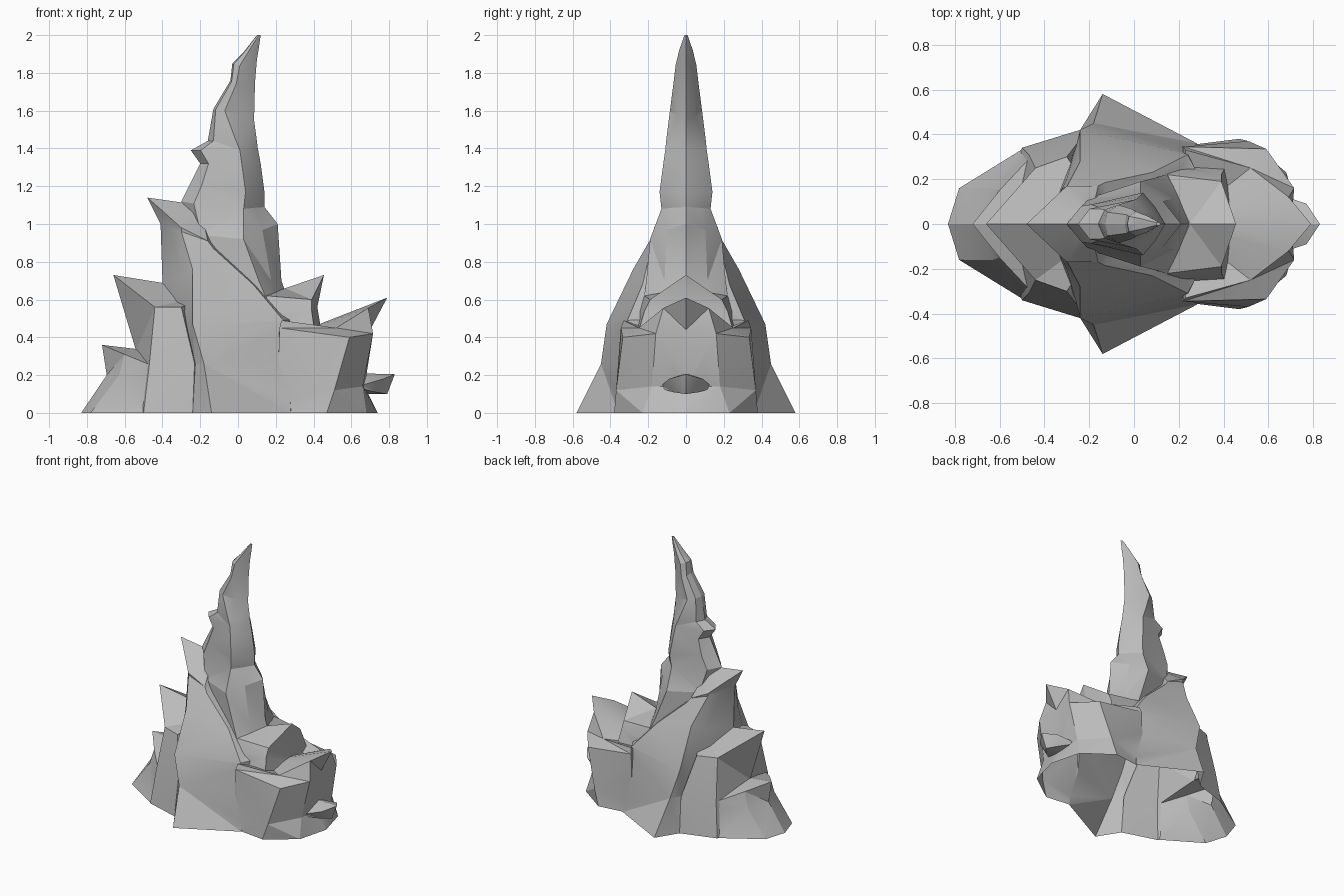
import bpy
import bmesh
import math

default_cube = bpy.data.objects.get("Cube")
if default_cube:
    bpy.data.objects.remove(default_cube, do_unlink=True)

stone = bpy.data.materials.new("grey_stone")
stone.use_nodes = True
stone_colour = (.5, .5, .5, 1)
stone.diffuse_color = stone_colour
for node in stone.node_tree.nodes:
    if node.type == "BSDF_PRINCIPLED":
        node.inputs["Base Color"].default_value = stone_colour
        node.inputs["Roughness"].default_value = .9


def rock_part(name, rows, grounded=True):
    """Loft half rings (back centre to front centre), cap them, mirror across y."""
    if grounded:
        rows = [[(x, y, -.1) for x, y, z in rows[0]]] + rows
    bm = bmesh.new()
    rings = [[bm.verts.new(point) for point in row] for row in rows]
    for lower, upper in zip(rings, rings[1:]):
        for i in range(len(lower) - 1):
            bm.faces.new((lower[i], lower[i + 1], upper[i + 1], upper[i]))
    bm.faces.new(rings[0])
    bm.faces.new(rings[-1])
    bmesh.ops.triangulate(bm, faces=bm.faces[:])
    copy = bmesh.ops.duplicate(bm, geom=bm.verts[:] + bm.edges[:] + bm.faces[:])
    for item in copy["geom"]:
        if isinstance(item, bmesh.types.BMVert):
            item.co.y = -item.co.y
    bmesh.ops.remove_doubles(bm, verts=bm.verts[:], dist=.0001)
    bmesh.ops.recalc_face_normals(bm, faces=bm.faces[:])
    mesh = bpy.data.meshes.new(name)
    bm.to_mesh(mesh)
    bm.free()
    mesh.materials.append(stone)
    obj = bpy.data.objects.new(name, mesh)
    bpy.context.collection.objects.link(obj)
    return obj


def spire_ring(back, side, front, width, z_back, z_side, z_front):
    """Half ring of the spire: blunt towards the back, a sharp ridge in front."""
    def between(a, b, t):
        return a + (b - a) * t
    return [(back, 0, z_back),
            (between(back, side, .2), width * .62, between(z_back, z_side, .3)),
            (side, width, z_side),
            (between(side, front, .55), width * .54, between(z_side, z_front, .6)),
            (front, 0, z_front)]


# Broad central mass with a sloping, hooked crest at the back
body = rock_part("rock_spire", [
    [(-.4, 0, 0), (-.24, .42, 0), (-.14, .58, 0), (.28, .36, 0), (.4, 0, 0)],
    [(-.4, 0, .25), (-.23, .37, .26), (-.18, .45, .26), (.26, .33, .3), (.4, 0, .3)],
    [(-.4, 0, .45), (-.26, .34, .46), (-.24, .42, .47), (.24, .31, .49), (.4, 0, .5)],
    [(-.4, 0, .7), (-.3, .2, .72), (-.24, .28, .76), (.08, .23, .68), (.2, 0, .62)],
    [(-.41, 0, 1), (-.36, .08, .98), (-.3, .165, .96), (-.13, .185, .87), (-.08, 0, .87)],
    [(-.48, 0, 1.14), (-.4, .075, 1.07), (-.3, .17, .98), (-.16, .17, .91), (-.2, 0, 1.1)],
])

# Tall curved spire
spire = rock_part("spire", [spire_ring(*values) for values in (
    (-.2, .17, .28, .23, .55, .56, .55),
    (-.2, .11, .23, .21, .7, .7, .7),
    (-.25, .03, .21, .19, .95, .92, 1),
    (-.3, .03, .14, .13, 1.12, 1.08, 1.09),
    (-.25, .04, .14, .14, 1.22, 1.17, 1.17),
    (-.2, .02, .12, .12, 1.32, 1.32, 1.32),
    (-.25, .01, .105, .11, 1.39, 1.39, 1.4),
    (-.16, -.01, .1, .105, 1.44, 1.44, 1.44),
    (-.13, -.07, .085, .085, 1.61, 1.6, 1.55),
    (-.04, -.01, .09, .067, 1.76, 1.74, 1.75),
    (-.03, .01, .1, .055, 1.85, 1.84, 1.87),
    (.03, .06, .11, .036, 1.91, 1.92, 1.93),
    (.1, .11, .12, .008, 2, 2, 2),
)], grounded=False)

# Stepped peaks at the back, each with a roof sloping to the sides
back_step = rock_part("back_step", [
    [(-.62, 0, 0), (-.5, .34, 0), (-.24, .42, 0), (-.1, 0, 0)],
    [(-.54, 0, .33), (-.47, .31, .25), (-.23, .39, .26), (-.1, 0, .25)],
    [(-.66, 0, .73), (-.44, .25, .56), (-.3, .3, .56), (-.1, 0, .64)],
])
back_foot = rock_part("back_foot", [
    [(-.83, 0, 0), (-.78, .16, 0), (-.48, .345, 0), (-.3, 0, 0)],
    [(-.695, 0, .2), (-.63, .16, .2), (-.46, .315, .2), (-.3, 0, .2)],
    [(-.72, 0, .36), (-.6, .15, .31), (-.455, .305, .25), (-.3, 0, .31)],
])

# Hump between the spire and the front ledge
front_hump = rock_part("front_hump", [
    [(.1, 0, .4), (.15, .28, .4), (.41, .26, .4), (.44, 0, .44)],
    [(.1, 0, .55), (.15, .25, .54), (.39, .22, .54), (.42, 0, .56)],
    [(.25, 0, .66), (.15, .22, .62), (.39, .19, .6), (.455, 0, .73)],
], grounded=False)

# Overhanging front ledge with a low foot and a small beak
front_ledge = rock_part("front_ledge", [
    [(.2, 0, 0), (.27, .355, 0), (.47, .38, 0), (.68, .23, 0), (.74, 0, 0)],
    [(.2, 0, .14), (.21, .345, .15), (.51, .37, .12), (.66, .18, .14), (.67, 0, .14)],
    [(.2, 0, .3), (.22, .345, .45), (.59, .335, .4), (.715, .16, .42), (.7, 0, .44)],
    [(.2, 0, .38), (.23, .33, .49), (.52, .25, .45), (.69, .12, .555), (.79, 0, .61)],
])
front_beak = rock_part("front_beak", [
    [(.6, 0, .1), (.65, .13, .13), (.73, .07, .11), (.79, 0, .1)],
    [(.6, 0, .21), (.65, .13, .145), (.77, .09, .18), (.83, 0, .205)],
], grounded=False)

# Fuse all parts into one continuous rock surface
bpy.context.view_layer.objects.active = body
for part in (spire, back_step, back_foot, front_hump, front_ledge, front_beak):
    union = body.modifiers.new("union", "BOOLEAN")
    union.operation = "UNION"
    union.solver = "EXACT"
    union.use_self = True
    union.object = part
    bpy.ops.object.modifier_apply(modifier=union.name)
    bpy.data.objects.remove(part, do_unlink=True)

# Trim flat at the ground and leave the underside open
bm = bmesh.new()
bm.from_mesh(body.data)
bmesh.ops.bisect_plane(bm, geom=bm.verts[:] + bm.edges[:] + bm.faces[:],
                       plane_co=(0, 0, 0), plane_no=(0, 0, 1), clear_inner=True)
bm.to_mesh(body.data)
bm.free()

# Soften shallow facets, keep the strong edges crisp
bpy.ops.object.select_all(action="DESELECT")
body.select_set(True)
bpy.context.view_layer.objects.active = body
bpy.ops.object.shade_smooth_by_angle(angle=math.radians(20))
